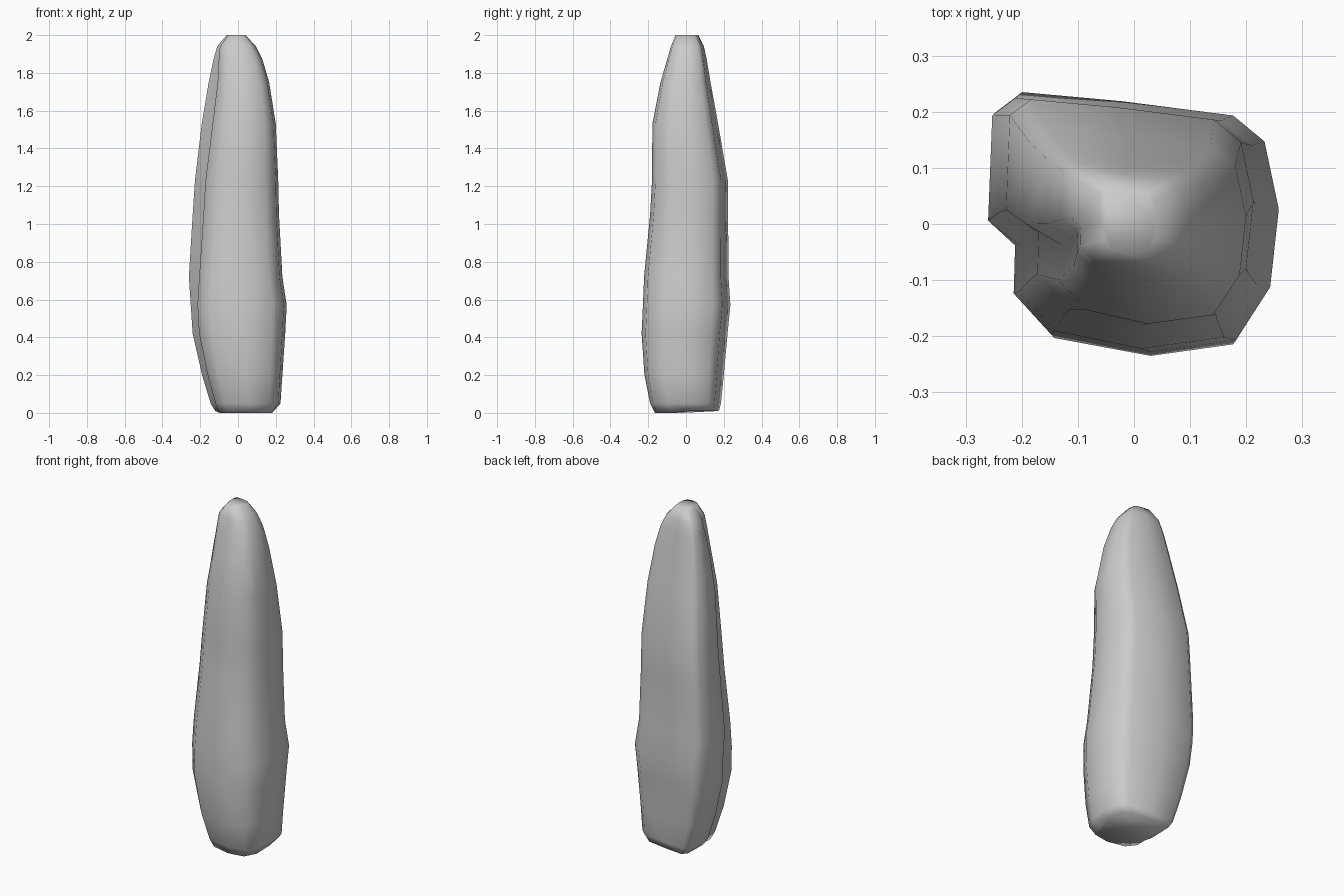
import bpy, bmesh, math

# Stone cross-section in a -1..1 box: blunt corners, slightly hollow left side
OUTLINE = [(-0.97, 0.86), (-0.80, 1.0), (-0.1, 0.93), (0.68, 0.82), (0.90, 0.62),
           (1.0, 0.1), (0.94, -0.5), (0.70, -0.91), (0.1, -1.0),
           (-0.60, -0.86), (-0.86, -0.55), (-0.85, -0.18), (-1.0, 0.02)]

# Height, left, right, front, back, inward shift of the front left edge
RINGS = [(0.01, -0.12, 0.19, -0.165, 0.175, 0.0),
         (0.05, -0.145, 0.225, -0.19, 0.185, 0.0),
         (0.20, -0.19, 0.235, -0.22, 0.20, 0.0),
         (0.42, -0.24, 0.25, -0.235, 0.22, 0.0),
         (0.57, -0.25, 0.258, -0.228, 0.235, 0.0),
         (0.72, -0.26, 0.235, -0.222, 0.225, 0.02),
         (1.05, -0.24, 0.217, -0.19, 0.223, 0.025),
         (1.23, -0.228, 0.213, -0.18, 0.222, 0.025),
         (1.53, -0.192, 0.20, -0.178, 0.17, 0.03),
         (1.75, -0.155, 0.165, -0.135, 0.13, 0.025),
         (1.87, -0.13, 0.13, -0.10, 0.11, 0.01),
         (1.94, -0.11, 0.095, -0.08, 0.095, 0.0),
         (2.00, -0.06, 0.04, -0.055, 0.065, 0.0)]

bm = bmesh.new()
loops = []
for z, x0, x1, y0, y1, shift in RINGS:
    loop = []
    for i, (u, v) in enumerate(OUTLINE):
        x = (x0 + x1) / 2 + u * (x1 - x0) / 2
        y = (y0 + y1) / 2 + v * (y1 - y0) / 2
        if i in (9, 10, 11):
            x += shift
        # Underside is a little uneven
        dz = -0.01 if z < 0.02 and v < 0 else 0
        loop.append(bm.verts.new((x, y, z + dz)))
    loops.append(loop)

# Sides and caps
n = len(OUTLINE)
for a, b in zip(loops, loops[1:]):
    for i in range(n):
        j = (i + 1) % n
        bm.faces.new((a[i], a[j], b[j], b[i]))
bm.faces.new(loops[0])
bm.faces.new(loops[-1])
bmesh.ops.recalc_face_normals(bm, faces=bm.faces)

mesh = bpy.data.meshes.new("standing_stone")
bm.to_mesh(mesh)
bm.free()
stone = bpy.data.objects.new("standing_stone", mesh)
bpy.context.collection.objects.link(stone)
bpy.context.view_layer.objects.active = stone
stone.select_set(True)
bpy.ops.object.shade_smooth_by_angle(angle=math.radians(75))
